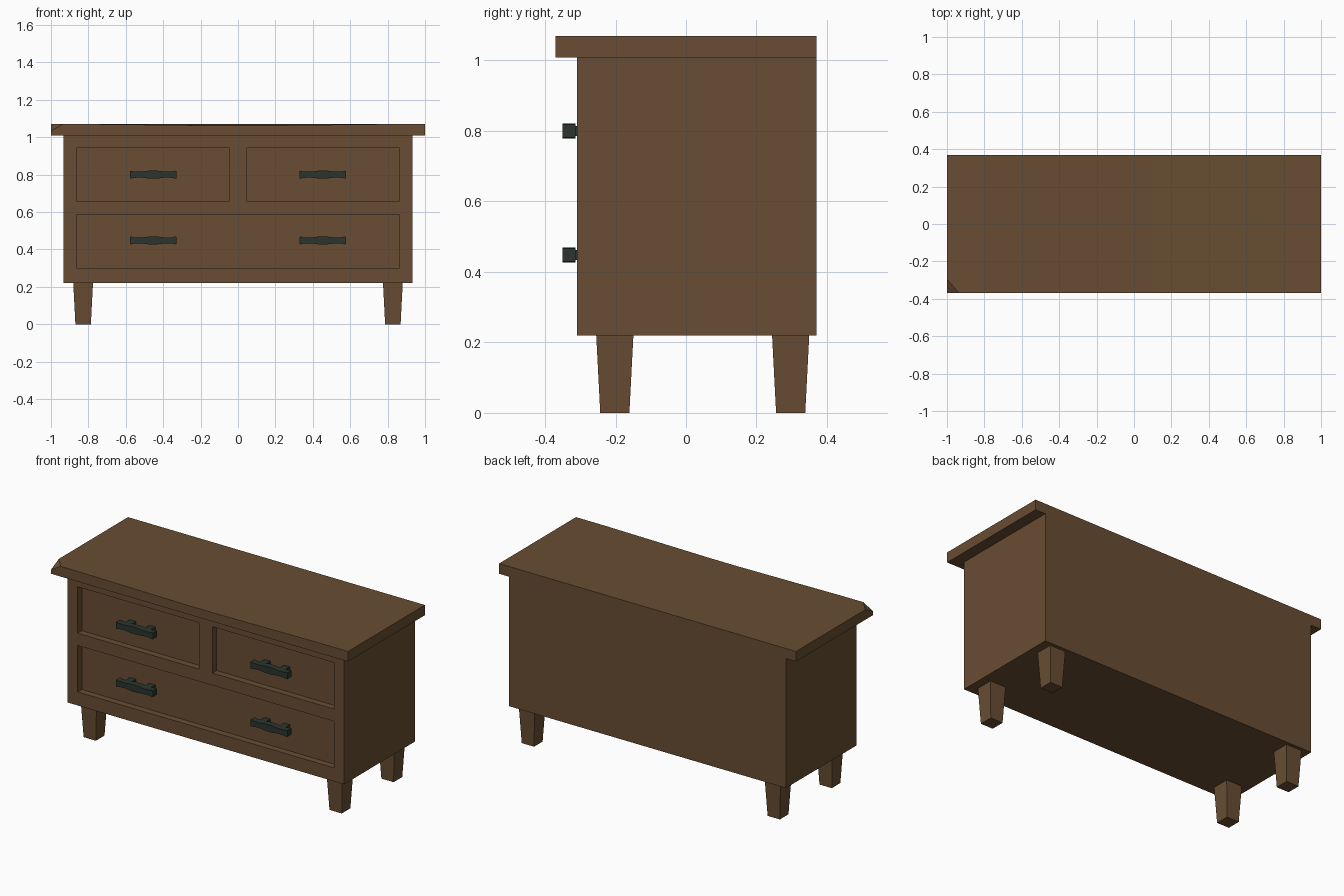
import bpy, bmesh
from mathutils import Vector

if "Cube" in bpy.data.objects:
    bpy.data.objects.remove(bpy.data.objects["Cube"])


def material(name, rgb):
    m = bpy.data.materials.new(name)
    m.diffuse_color = (*rgb, 1)
    m.use_nodes = True
    m.node_tree.nodes["Principled BSDF"].inputs["Base Color"].default_value = m.diffuse_color
    return m


WOOD = material("brown wood", (0.138, 0.074, 0.033))
IRON = material("dark iron", (0.024, 0.036, 0.028))


def finish(name, bm, mat):
    bmesh.ops.recalc_face_normals(bm, faces=bm.faces[:])
    me = bpy.data.meshes.new(name)
    bm.to_mesh(me)
    bm.free()
    me.materials.append(mat)
    ob = bpy.data.objects.new(name, me)
    bpy.context.collection.objects.link(ob)
    return ob


def add_box(bm, lo, hi):
    lo, hi = Vector(lo), Vector(hi)
    verts = bmesh.ops.create_cube(bm, size=1)["verts"]
    for v in verts:
        v.co = Vector(((lo[i] + hi[i]) / 2 + v.co[i] * (hi[i] - lo[i])) for i in range(3))
    return verts


# Cabinet body with recessed drawer fronts
bm = bmesh.new()
add_box(bm, (-0.932, -0.31, 0.22), (0.932, 0.37, 1.01))
body = finish("cabinet_body", bm, WOOD)

bm = bmesh.new()
for x0, x1, z0, z1 in [(-0.863, -0.045, 0.66, 0.942),
                       (0.045, 0.863, 0.66, 0.942),
                       (-0.863, 0.863, 0.302, 0.585)]:
    add_box(bm, (x0, -0.4, z0), (x1, -0.27, z1))
cutter = finish("drawer_recess_cutter", bm, WOOD)
cutter.hide_render = True
cut = body.modifiers.new("drawer_recesses", 'BOOLEAN')
cut.operation, cut.solver, cut.object = 'DIFFERENCE', 'EXACT', cutter
bpy.context.view_layer.objects.active = body
body.select_set(True)
bpy.ops.object.modifier_apply(modifier=cut.name)
bpy.data.objects.remove(cutter)

# Worn top board: slightly sagging front edge and a chipped front left corner
bm = bmesh.new()
add_box(bm, (-1, -0.37, 1.008), (1, 0.37, 1.07))
for x in (-0.8, -0.1, 0.1, 0.8):
    bmesh.ops.bisect_plane(bm, geom=bm.verts[:] + bm.edges[:] + bm.faces[:],
                           plane_co=(x, 0, 0), plane_no=(1, 0, 0))
for v in bm.verts:
    if v.co.y < 0 and v.co.z > 1.05 and abs(v.co.x) < 0.2:
        v.co.z -= 0.008
a, b, c = Vector((-1, -0.295, 1.07)), Vector((-0.935, -0.37, 1.07)), Vector((-1, -0.37, 1.033))
normal = (b - a).cross(c - a)
if normal.z < 0:
    normal.negate()
chip = bmesh.ops.bisect_plane(bm, geom=bm.verts[:] + bm.edges[:] + bm.faces[:],
                              plane_co=a, plane_no=normal, clear_outer=True)
bmesh.ops.holes_fill(bm, edges=[e for e in bm.edges if e.is_boundary])
finish("top_board", bm, WOOD)

# Tapered square legs
for side, x in (("left", -0.828), ("right", 0.828)):
    for end, y in (("front", -0.202), ("back", 0.297)):
        bm = bmesh.new()
        for v in add_box(bm, (x - 0.053, y - 0.053, 0), (x + 0.053, y + 0.053, 0.225)):
            if v.co.z < 0.1:
                v.co.x = x + (v.co.x - x) * 0.78
                v.co.y = y + (v.co.y - y) * 0.78
        finish(f"{end}_{side}_leg", bm, WOOD)

# Drawer handles: shaped bar on two posts
HALF = [(0.125, 0.019), (0.115, 0.021), (0.105, 0.017), (0.06, 0.016), (0.022, 0.021)]
top_edge = [(-x, z) for x, z in HALF] + [(x, z) for x, z in reversed(HALF)]
outline = top_edge + [(x, -z) for x, z in reversed(top_edge)]
for row, z in (("upper", 0.80), ("lower", 0.448)):
    for side, x in (("left", -0.453), ("right", 0.453)):
        bm = bmesh.new()
        face = bm.faces.new([bm.verts.new((x + px, -0.35, z + pz)) for px, pz in outline])
        back = bmesh.ops.extrude_face_region(bm, geom=[face], use_keep_orig=True)["geom"]
        bmesh.ops.translate(bm, vec=(0, 0.037, 0),
                            verts=[g for g in back if isinstance(g, bmesh.types.BMVert)])
        for px in (-0.065, 0.065):
            add_box(bm, (x + px - 0.02, -0.315, z - 0.014), (x + px + 0.02, -0.268, z + 0.014))
        finish(f"{row}_{side}_handle", bm, IRON)
